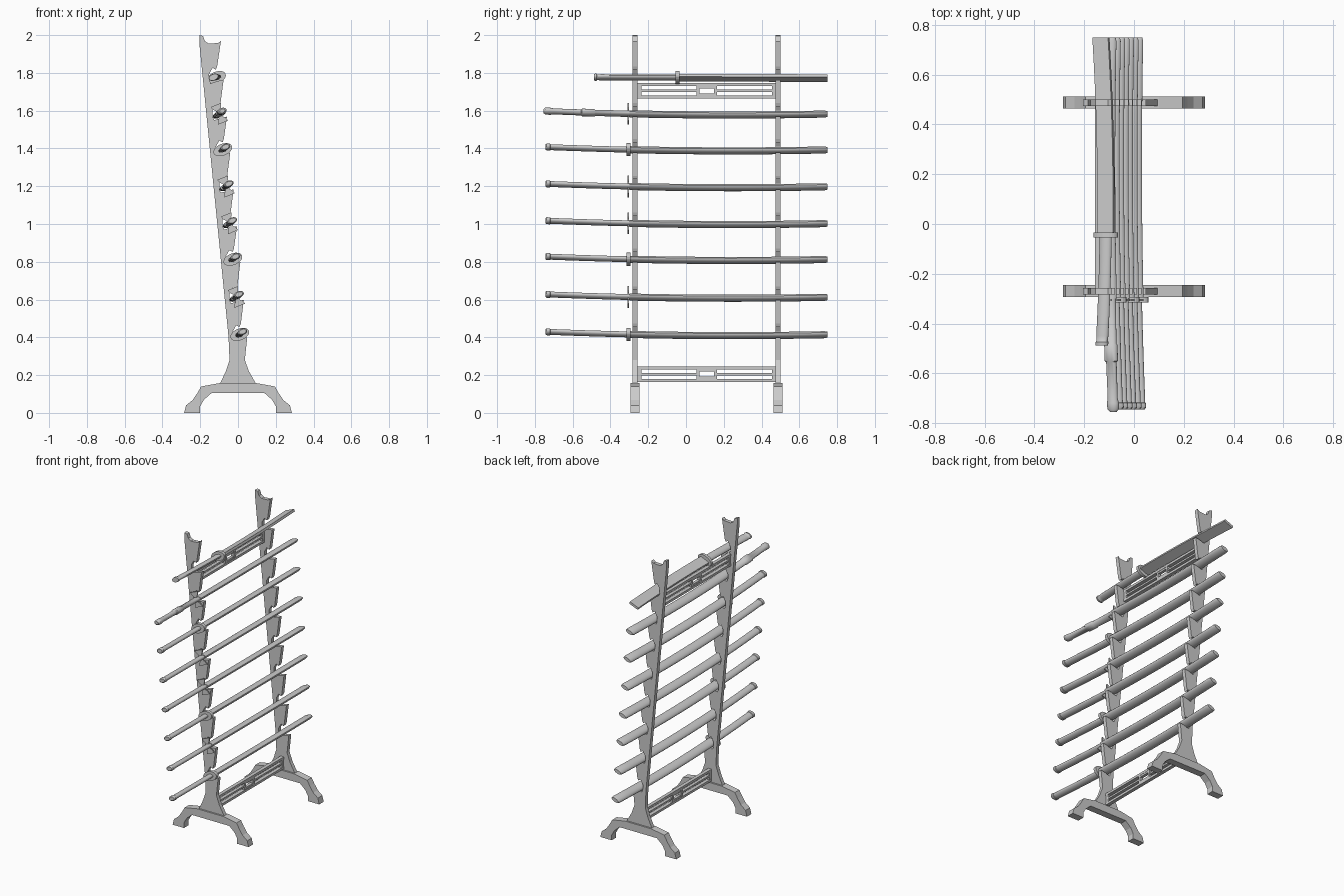
import bpy, bmesh, math

cube = bpy.data.objects.get("Cube")
if cube:
    bpy.data.objects.remove(cube, do_unlink=True)

grey = bpy.data.materials.new("plain grey")
grey.use_nodes = True
colour = (0.6, 0.6, 0.6, 1)
grey.diffuse_color = colour
grey.node_tree.nodes["Principled BSDF"].inputs["Base Color"].default_value = colour

POSTS = (-0.27, 0.488)
TILT = math.radians(22)


def finish(name, bm, smooth=False):
    bmesh.ops.recalc_face_normals(bm, faces=bm.faces)
    mesh = bpy.data.meshes.new(name)
    bm.to_mesh(mesh)
    bm.free()
    mesh.materials.append(grey)
    ob = bpy.data.objects.new(name, mesh)
    bpy.context.collection.objects.link(ob)
    if smooth:
        bpy.ops.object.select_all(action='DESELECT')
        ob.select_set(True)
        bpy.context.view_layer.objects.active = ob
        bpy.ops.object.shade_smooth_by_angle(angle=math.radians(40))
    return ob


def plate(name, outline, y, depth):
    """Extrude an x-z outline along y, centred on y."""
    bm = bmesh.new()
    face = bm.faces.new([bm.verts.new((x, y - depth / 2, z)) for x, z in outline])
    out = bmesh.ops.extrude_face_region(bm, geom=[face])
    verts = [v for v in out["geom"] if isinstance(v, bmesh.types.BMVert)]
    bmesh.ops.translate(bm, verts=verts, vec=(0, depth, 0))
    return finish(name, bm)


def box(bm, x, y, z, sx, sy, sz):
    made = bmesh.ops.create_cube(bm, size=1)["verts"]
    bmesh.ops.scale(bm, verts=made, vec=(sx, sy, sz))
    bmesh.ops.translate(bm, verts=made, vec=(x, y, z))


def tilted(u, v, cx, cz):
    c, s = math.cos(TILT), math.sin(TILT)
    return cx + u * c - v * s, cz + u * s + v * c


def section(a, b, sides=16, flat=False):
    if flat:
        return [(-a, -b), (a, -b), (a, b), (-a, b)]
    return [(a * math.cos(math.tau * i / sides), b * math.sin(math.tau * i / sides))
            for i in range(sides)]


def loft(name, stations, centre, flat=False):
    """Skin tilted sections (y, half width, half thickness) along a bent path."""
    bm = bmesh.new()
    rings = []
    for y, a, b in stations:
        cx, cz = centre(y)
        ring = []
        for u, v in section(a, b, flat=flat):
            x, z = tilted(u, v, cx, cz)
            ring.append(bm.verts.new((x, y, z)))
        rings.append(ring)
    for r, s in zip(rings, rings[1:]):
        for i in range(len(r)):
            j = (i + 1) % len(r)
            bm.faces.new((r[i], r[j], s[j], s[i]))
    bm.faces.new(rings[0])
    bm.faces.new(rings[-1])
    return finish(name, bm, True)


def run(start, end, count, a, b):
    return [(start + (end - start) * i / count, a, b) for i in range(count + 1)]


# Sword heights, bottom to top; each sits a little further back
heights = [0.412, 0.61, 0.81, 1.0, 1.195, 1.39, 1.58, 1.775]


def rest_x(z):
    return 0.003 - 0.092 * (z - 0.412)


# Post outline: straight back edge, a hooked notch for every sword
post = [(0.095, 0.155), (0.058, 0.22), (0.036, 0.28)]
for z in heights:
    x = rest_x(z)
    post += [(x + 0.046, z - 0.012), (x + 0.024, z - 0.016), (x - 0.022, z - 0.03),
             (x - 0.03, z - 0.01), (x - 0.03, z + 0.02), (x - 0.012, z + 0.052),
             (x + 0.005, z + 0.042), (x + 0.012, z + 0.06)]
post += [(-0.09, 1.97), (-0.105, 1.958), (-0.155, 1.955), (-0.175, 1.968),
         (-0.185, 1.995), (-0.205, 2.0), (-0.205, 1.96), (-0.05, 0.4),
         (-0.045, 0.28), (-0.065, 0.22), (-0.095, 0.155)]

# Foot outline: one half mirrored
half = [(0.14, 0.105), (0.18, 0.07), (0.2, 0.035), (0.2, 0), (0.285, 0), (0.275, 0.04),
        (0.24, 0.068), (0.215, 0.105), (0.195, 0.14), (0.1, 0.157)]
foot = half + [(-x, z) for x, z in reversed(half)]

for side, y in zip(("front", "back"), POSTS):
    plate(side + "_post", post, y, 0.026)
    plate(side + "_foot", foot, y, 0.048)

# Pierced stretchers between the posts
MID = sum(POSTS) / 2
SPAN = POSTS[1] - POSTS[0]
for name, x, z in (("lower_stretcher", 0, 0.205), ("upper_stretcher", -0.145, 1.705)):
    bm = bmesh.new()
    for dz in (-0.033, 0.033):
        box(bm, x, MID, z + dz, 0.024, SPAN, 0.016)
    for s in (-1, 1):
        box(bm, x, MID + s * 0.205, z, 0.02, 0.33, 0.012)
        box(bm, x, MID + s * 0.355, z, 0.022, 0.02, 0.06)
        box(bm, x, MID + s * 0.046, z, 0.022, 0.016, 0.06)
        box(bm, x, MID, z + s * 0.02, 0.02, 0.08, 0.014)
    finish(name, bm)

# Guard outlines
bar = [(0.03, 0.05), (0.022, 0.03), (0.012, 0.02), (0.012, -0.02), (0.022, -0.03), (0.03, -0.05)]
cross_guard = bar + [(-u, v) for u, v in reversed(bar)]
round_guard = section(0.052, 0.031, 24)

# Seven sheathed swords
for n, z in enumerate(heights[:-1]):
    def centre(y, z=z):
        bend = 0.021 * ((y - 0.25) / 1.0) ** 2
        return rest_x(z) + bend, z - 0.003 + bend

    label = "sword_%d_" % (n + 1)
    loft(label + "scabbard", run(-0.3, 0.735, 10, 0.031, 0.016) + [(0.75, 0.027, 0.012)], centre)
    grip = [(-0.745, 0.02, 0.012), (-0.738, 0.027, 0.017), (-0.72, 0.027, 0.017),
            (-0.718, 0.024, 0.014)] + run(-0.7, -0.3, 6, 0.024, 0.014)
    if n == 6:
        grip = [(-0.755, 0.014, 0.01), (-0.745, 0.024, 0.017), (-0.72, 0.025, 0.018),
                (-0.7, 0.021, 0.015), (-0.555, 0.022, 0.015), (-0.55, 0.028, 0.019),
                (-0.485, 0.028, 0.019), (-0.48, 0.024, 0.015), (-0.3, 0.027, 0.015)]
    loft(label + "handle", grip, centre)
    is_round = n in (0, 2, 5)
    gx, gz = centre(-0.305)
    shape = round_guard if is_round else cross_guard
    plate(label + "guard", [tilted(u, v, gx, gz) for u, v in shape],
          -0.305, 0.022 if is_round else 0.008)


# Shorter top sword with a flat-sided scabbard, bent the other way
def top_centre(y):
    return -0.113 - 0.02 * ((y - 0.1) / 0.65) ** 2, 1.775 - 0.004 * y


loft("top_sword_scabbard", run(-0.045, 0.75, 8, 0.034, 0.008), top_centre, flat=True)
loft("top_sword_handle", [(-0.488, 0.026, 0.016), (-0.475, 0.028, 0.018), (-0.47, 0.024, 0.014)]
     + run(-0.45, -0.045, 5, 0.026, 0.014), top_centre)
gx, gz = top_centre(-0.045)
plate("top_sword_guard", [tilted(u, v, gx, gz) for u, v in round_guard], -0.045, 0.02)
